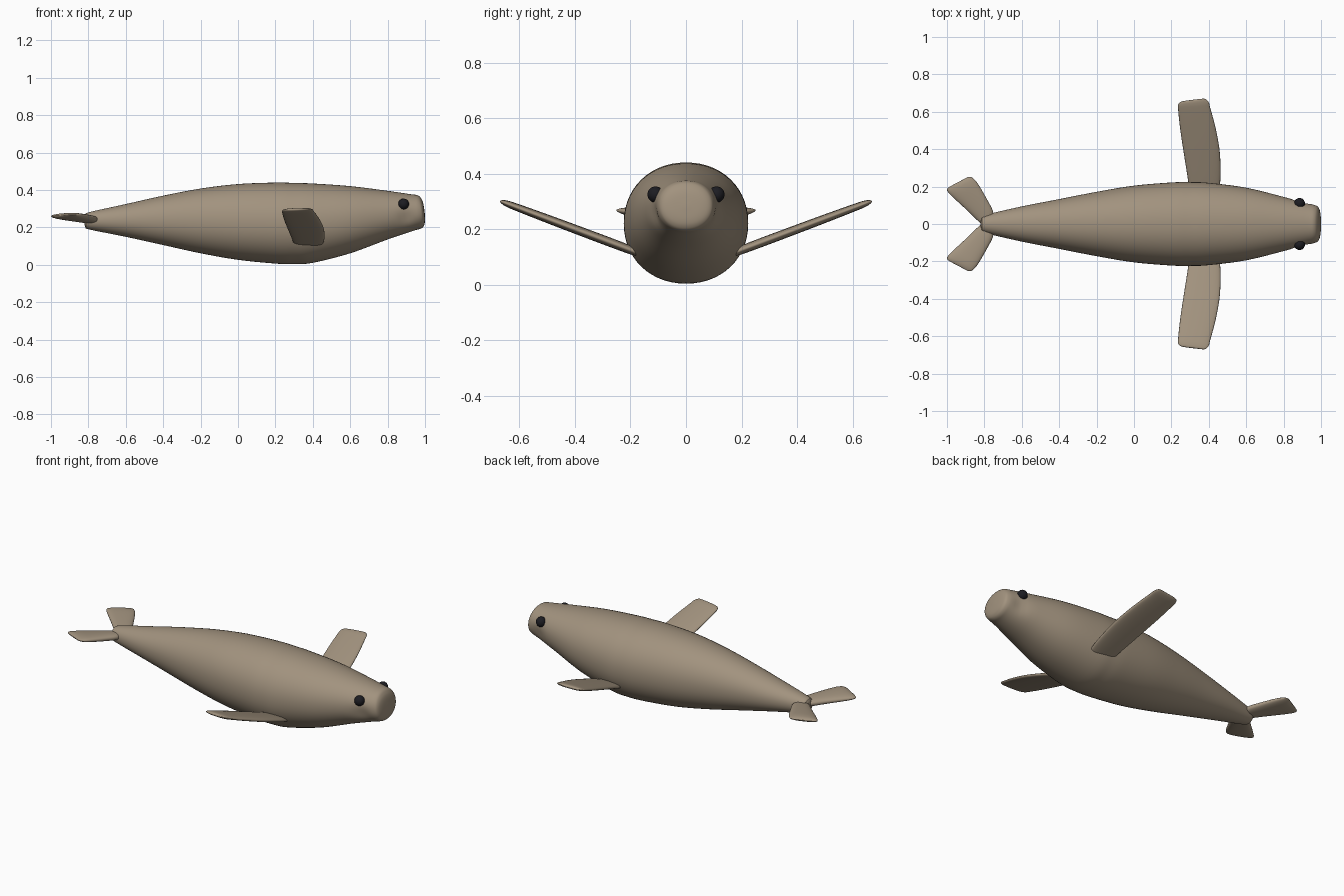
import bpy, bmesh, math
from mathutils import Vector

cube = bpy.data.objects.get("Cube")
if cube:
    bpy.data.objects.remove(cube, do_unlink=True)


def material(name, rgb):
    mat = bpy.data.materials.new(name)
    mat.use_nodes = True
    mat.diffuse_color = (*rgb, 1)
    bsdf = mat.node_tree.nodes["Principled BSDF"]
    bsdf.inputs["Base Color"].default_value = (*rgb, 1)
    bsdf.inputs["Roughness"].default_value = 0.6
    return mat


def smooth_rows(rows, steps):
    """Catmull-Rom interpolation between rows of numbers."""
    result = []
    for i in range(len(rows) - 1):
        quad = [rows[max(i - 1, 0)], rows[i], rows[i + 1], rows[min(i + 2, len(rows) - 1)]]
        for s in range(steps):
            t = s / steps
            result.append([
                b + t / 2 * (c - a + t * (2 * a - 5 * b + 4 * c - d + t * (3 * (b - c) + d - a)))
                for a, b, c, d in zip(*quad)])
    return result + [rows[-1]]


def loft(name, sections, mat, power=2.0, sides=40):
    """Skin a row of oval sections, each a centre and two half axes."""
    bm = bmesh.new()
    rings = []
    for centre, u, v in sections:
        ring = []
        for k in range(sides):
            a = math.tau * k / sides
            c, s = math.cos(a), math.sin(a)
            cu = math.copysign(abs(c) ** (2 / power), c)
            sv = math.copysign(abs(s) ** (2 / power), s)
            ring.append(bm.verts.new(centre + u * cu + v * sv))
        rings.append(ring)
    for r0, r1 in zip(rings, rings[1:]):
        for k in range(sides):
            j = (k + 1) % sides
            bm.faces.new((r0[k], r0[j], r1[j], r1[k]))
    for ring in (rings[0], rings[-1]):
        bm.faces.new(ring)
    bmesh.ops.recalc_face_normals(bm, faces=bm.faces)
    mesh = bpy.data.meshes.new(name)
    bm.to_mesh(mesh)
    bm.free()
    obj = bpy.data.objects.new(name, mesh)
    bpy.context.collection.objects.link(obj)
    mesh.materials.append(mat)
    mesh.shade_smooth()
    return obj


def flipper(name, rows, side, height, mat):
    """Rows hold leading x, y, trailing x, y and half thickness; height gives z from y."""
    sections = []
    for lx, ly, tx, ty, thick in smooth_rows(rows, 5):
        lead = Vector((lx, ly * side, height(ly)))
        trail = Vector((tx, ty * side, height(ty)))
        slope = height(1) - height(0)
        normal = Vector((0, -slope * side, 1)).normalized()
        sections.append(((lead + trail) / 2, (lead - trail) / 2, normal * thick))
    return loft(name, sections, mat, power=2.4, sides=28)


skin = material("skin", (0.36, 0.29, 0.21))
dark = material("eye_black", (0.012, 0.012, 0.016))

# Body: x, top z, bottom z, half width
body_rows = [
    (-0.822, 0.245, 0.225, 0.01), (-0.815, 0.268, 0.2, 0.035), (-0.79, 0.283, 0.188, 0.05),
    (-0.6, 0.325, 0.15, 0.094), (-0.4, 0.37, 0.106, 0.133), (-0.2, 0.408, 0.062, 0.172),
    (0, 0.432, 0.027, 0.205), (0.2, 0.44, 0.007, 0.222), (0.3, 0.438, 0.004, 0.224),
    (0.4, 0.435, 0.011, 0.22), (0.6, 0.421, 0.062, 0.194), (0.8, 0.396, 0.136, 0.145),
    (0.93, 0.378, 0.182, 0.112), (0.97, 0.372, 0.194, 0.1), (0.987, 0.355, 0.21, 0.087),
    (0.995, 0.33, 0.235, 0.058), (0.998, 0.29, 0.275, 0.01)]
sections = []
for x, top, bottom, width in smooth_rows(body_rows, 5):
    half = (top - bottom) / 2
    lean = -0.1 * max(0, min(1, (x - 0.8) / 0.17))
    sections.append((Vector((x, 0, (top + bottom) / 2)), Vector((0, width, 0)),
                     Vector((lean * half, 0, half))))
body = loft("body", sections, skin, power=2.1, sides=56)

# Shallow hollows behind the muzzle
for v in body.data.vertices:
    d = ((v.co.x - 0.9) / 0.04) ** 2 + ((v.co.z - 0.25) / 0.045) ** 2
    v.co.y *= 1 - 0.1 * math.exp(-d)

fore_rows = [
    (0.45, 0.15, 0.3, 0.15, 0.014), (0.462, 0.24, 0.288, 0.24, 0.016),
    (0.459, 0.38, 0.266, 0.38, 0.016), (0.437, 0.51, 0.248, 0.5, 0.015),
    (0.408, 0.62, 0.236, 0.61, 0.013), (0.4, 0.65, 0.237, 0.64, 0.011),
    (0.385, 0.667, 0.25, 0.653, 0.007), (0.37, 0.67, 0.27, 0.658, 0.002)]
hind_rows = [
    (-0.765, 0.005, -0.81, -0.005, 0.016), (-0.752, 0.06, -0.838, 0.02, 0.02),
    (-0.785, 0.13, -0.9, 0.08, 0.02), (-0.83, 0.208, -0.965, 0.14, 0.018),
    (-0.853, 0.238, -0.994, 0.17, 0.014), (-0.87, 0.25, -0.999, 0.187, 0.008),
    (-0.89, 0.25, -0.985, 0.2, 0.002)]

for label, side in (("left", 1), ("right", -1)):
    flipper("fore_flipper_" + label, fore_rows, side, lambda y: 0.125 + 0.375 * (y - 0.2), skin)
    flipper("hind_flipper_" + label, hind_rows, side, lambda y: 0.238 + 0.12 * y, skin)
    # Eyes
    bpy.ops.mesh.primitive_uv_sphere_add(segments=24, ring_count=16, radius=0.029,
                                         location=(0.885, 0.11 * side, 0.325))
    eye = bpy.context.object
    eye.name = "eye_" + label
    eye.data.materials.append(dark)
    bpy.ops.object.shade_smooth()
